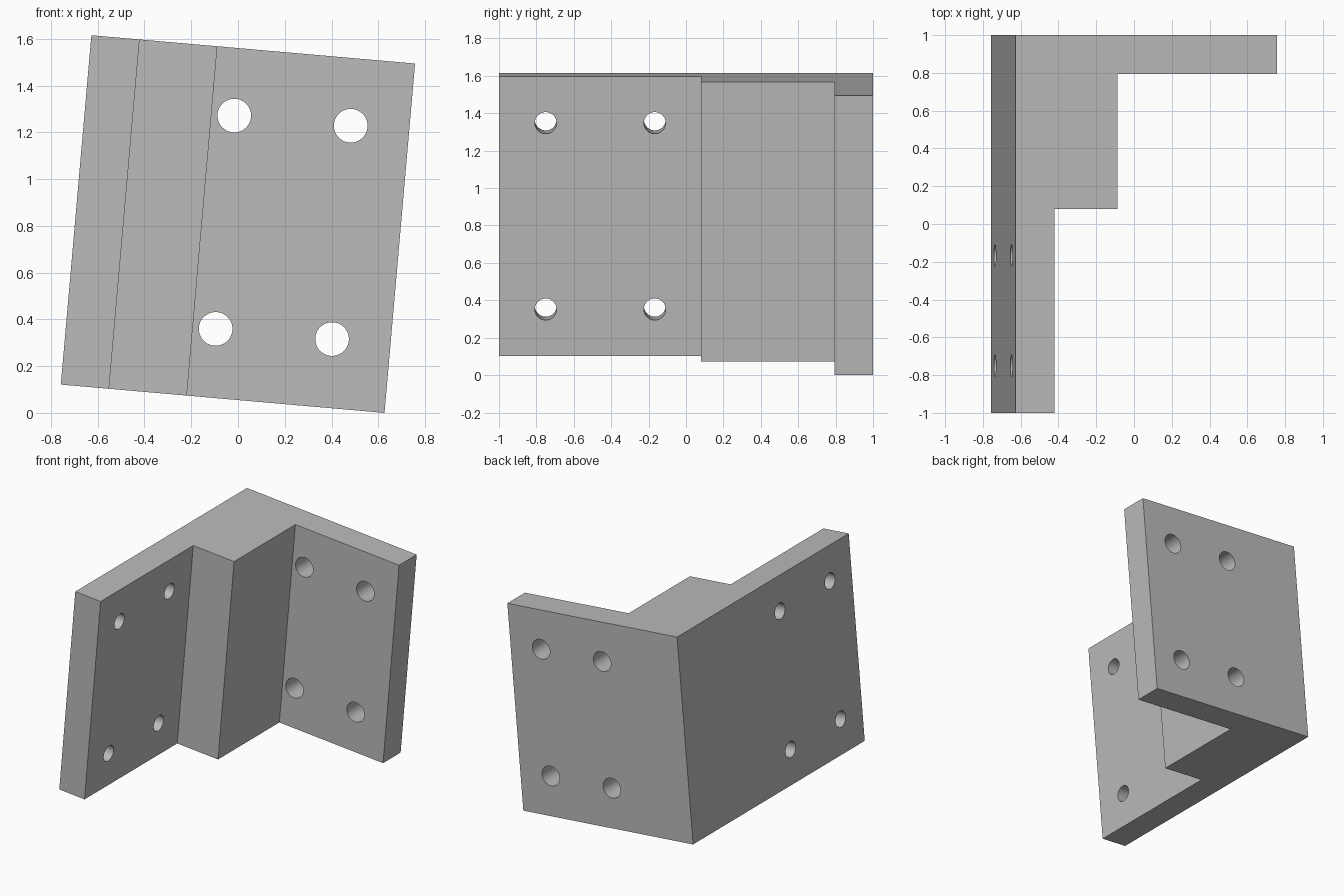
import bpy, bmesh, math
from mathutils import Matrix, Vector

if "Cube" in bpy.data.objects:
    bpy.data.objects.remove(bpy.data.objects["Cube"])

TILT = math.radians(5)
HEIGHT, WIDTH = 1.5, 1.39
# Moves the upright bracket to its tilted pose resting on z = 0
POSE = (Matrix.Translation((-0.758, 0, WIDTH * math.sin(TILT)))
        @ Matrix.Rotation(TILT, 4, 'Y'))


def to_object(name, bm):
    bmesh.ops.recalc_face_normals(bm, faces=bm.faces[:])
    mesh = bpy.data.meshes.new(name)
    bm.to_mesh(mesh)
    bm.free()
    obj = bpy.data.objects.new(name, mesh)
    bpy.context.collection.objects.link(obj)
    obj.matrix_world = POSE
    return obj


def add_cylinder(bm, centre, radius, length, rotation):
    bmesh.ops.create_cone(bm, cap_ends=True, segments=48, radius1=radius,
                          radius2=radius, depth=length,
                          matrix=Matrix.Translation(centre) @ rotation)


# Stepped corner bracket, extruded from its plan outline
outline = [(0, -1), (0.207, -1), (0.207, 0.08), (0.541, 0.08),
           (0.541, 0.795), (WIDTH, 0.795), (WIDTH, 1), (0, 1)]
bm = bmesh.new()
base = bm.faces.new([bm.verts.new((x, y, 0)) for x, y in outline])
top = bmesh.ops.extrude_face_region(bm, geom=[base])['geom']
bmesh.ops.translate(bm, vec=(0, 0, HEIGHT),
                    verts=[v for v in top if isinstance(v, bmesh.types.BMVert)])
bracket = to_object("corner_bracket", bm)

# Bolt holes: four through each flange
bm = bmesh.new()
along_x = Matrix.Rotation(math.pi / 2, 4, 'Y')
along_y = Matrix.Rotation(math.pi / 2, 4, 'X')
for y in (-0.75, -0.167):
    for z in (0.25, 1.25):
        add_cylinder(bm, Vector((0.1, y, z)), 0.058, 0.5, along_x)
for x in (0.639, 1.139):
    for z in (0.295, 1.211):
        add_cylinder(bm, Vector((x, 0.9, z)), 0.072, 0.4, along_y)
cutter = to_object("hole_cutter", bm)
cutter.hide_render = True

cut = bracket.modifiers.new("bolt_holes", 'BOOLEAN')
cut.operation = 'DIFFERENCE'
cut.solver = 'EXACT'
cut.object = cutter
bpy.context.view_layer.objects.active = bracket
bracket.select_set(True)
bpy.ops.object.modifier_apply(modifier=cut.name)
bpy.data.objects.remove(cutter)

# Single grey colour, smooth hole walls with sharp edges
grey = bpy.data.materials.new("plain_grey")
grey.diffuse_color = (0.5, 0.5, 0.5, 1)
grey.use_nodes = True
grey.node_tree.nodes["Principled BSDF"].inputs["Base Color"].default_value = grey.diffuse_color
bracket.data.materials.clear()
bracket.data.materials.append(grey)
bpy.ops.object.shade_smooth_by_angle(angle=math.radians(30))
